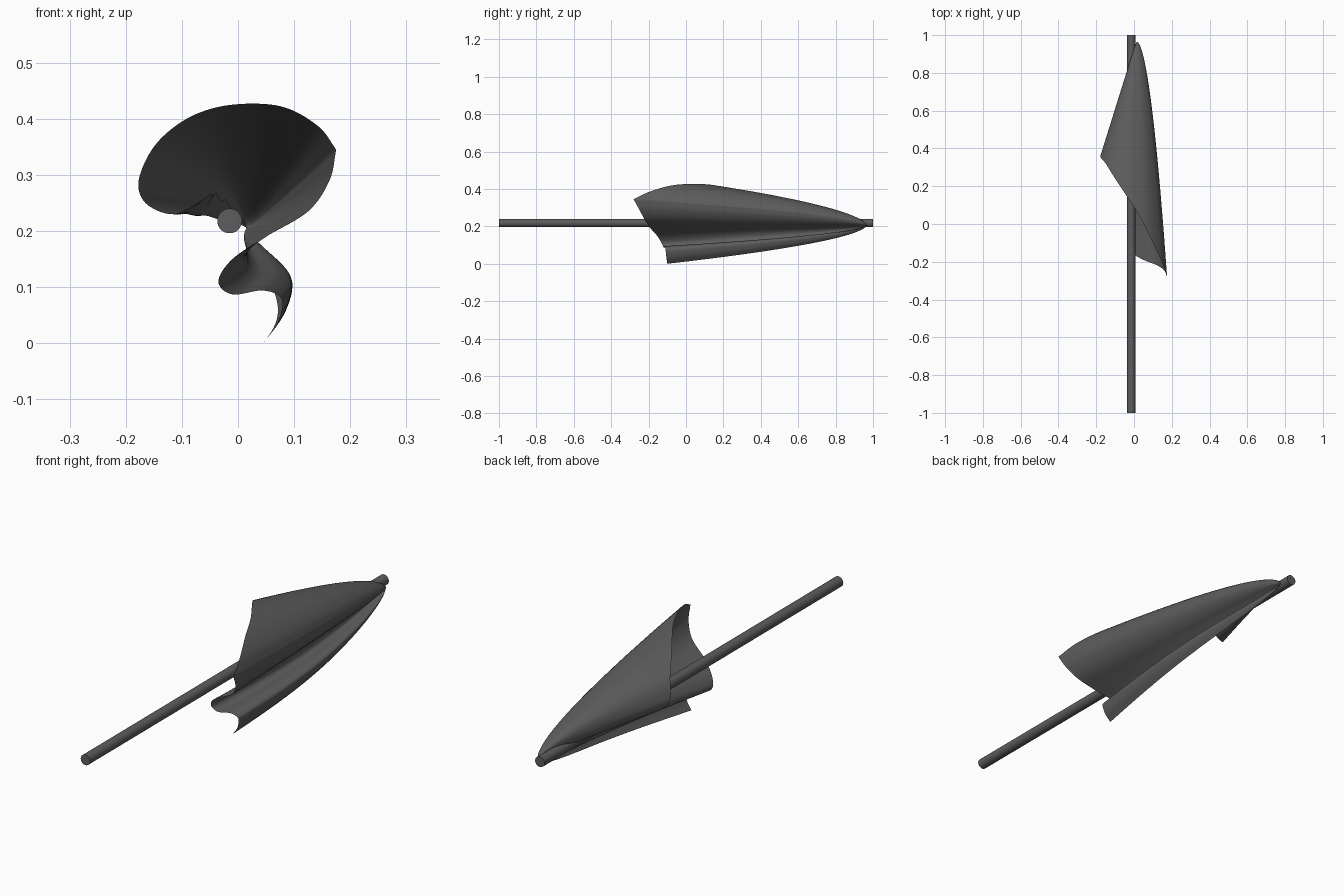
import bpy, bmesh, math
from mathutils import Vector

if "Cube" in bpy.data.objects:
    bpy.data.objects.remove(bpy.data.objects["Cube"])

# Dark grey shared by both parts
dark = bpy.data.materials.new("dark_grey")
dark.diffuse_color = (0.11, 0.11, 0.11, 1)
dark.use_nodes = True
dark.node_tree.nodes["Principled BSDF"].inputs["Base Color"].default_value = dark.diffuse_color

# Pole lying along y
POLE_X, POLE_Z, POLE_R = -0.015, 0.218, 0.022
bpy.ops.mesh.primitive_cylinder_add(vertices=32, radius=POLE_R, depth=2,
                                    location=(POLE_X, 0, POLE_Z),
                                    rotation=(math.pi / 2, 0, 0))
pole = bpy.context.object
pole.name = "pole"
pole.data.materials.append(dark)
bpy.ops.object.shade_smooth_by_angle()

# Free hem of the cloth: from the hoist over the top to the outer corner...
TIP = Vector((0.015, 0.965, 0.205))
UPPER_HEM = [(-.05, .43, .265), (-.08, .42, .245), (-.12, .41, .23), (-.165, .38, .25),
             (-.177, .355, .29), (-.15, .32, .35), (-.10, .24, .395), (-.04, .15, .42),
             (.03, .04, .427), (.09, -.08, .418), (.145, -.195, .385), (.175, -.28, .345)]
# ...and from that corner down through the hanging folds
LOWER_HEM = [(.175, -.28, .345), (.163, -.25, .29), (.125, -.22, .235), (.05, -.19, .19),
             (-.01, -.155, .15), (-.035, -.13, .11), (-.01, -.12, .087), (.045, -.115, .094),
             (.078, -.11, .078), (.07, -.105, .035), (.045, -.10, 0)]


def smooth_path(points, steps=8):
    """Catmull-Rom curve through the points."""
    p = [Vector(v) for v in points]
    p = [2 * p[0] - p[1]] + p + [2 * p[-1] - p[-2]]
    out = []
    for i in range(1, len(p) - 2):
        a, b, c, d = p[i - 1:i + 3]
        for k in range(steps):
            t = k / steps
            out.append(0.5 * (2 * b + (c - a) * t + (2 * a - 5 * b + 4 * c - d) * t * t
                              + (3 * b - a - 3 * c + d) * t ** 3))
    return out + [p[-2]]


hem = smooth_path(UPPER_HEM)[:-1] + smooth_path(LOWER_HEM)

# Cloth fans out from the tip to the hem, bulging on the way
ROWS = 48
bm = bmesh.new()
tip = bm.verts.new(TIP)
rows = []
for r in range(1, ROWS + 1):
    s = (r / ROWS) ** 1.6
    arch = math.sin(math.pi * s)
    row = []
    for i, h in enumerate(hem):
        near_hoist = max(0.0, 1 - i / 64)
        kx = 0.55 + 0.5 * min(1, near_hoist * 1.6)
        d = h - TIP
        # gathers along the hoist, and the lower folds swinging outwards
        hoist = max(0, 1 - i / 24)
        low = min(1, max(0, (i - 104) / 24))
        dx = arch * (0.035 * low - 0.015 * hoist)
        dz = hoist * arch * (0.014 + 0.005 * math.sin(s * 22 + i * 0.2))
        row.append(bm.verts.new((TIP.x + d.x * s ** kx + dx, TIP.y + d.y * s,
                                 TIP.z + d.z * s ** 0.59 + dz)))
    rows.append(row)
for i in range(len(hem) - 1):
    bm.faces.new((tip, rows[0][i], rows[0][i + 1]))
    for a, b in zip(rows, rows[1:]):
        bm.faces.new((a[i], b[i], b[i + 1], a[i + 1]))
bmesh.ops.recalc_face_normals(bm, faces=bm.faces)
for f in bm.faces:
    f.smooth = True
mesh = bpy.data.meshes.new("flag_cloth")
bm.to_mesh(mesh)
bm.free()
mesh.materials.append(dark)
cloth = bpy.data.objects.new("flag_cloth", mesh)
bpy.context.collection.objects.link(cloth)
